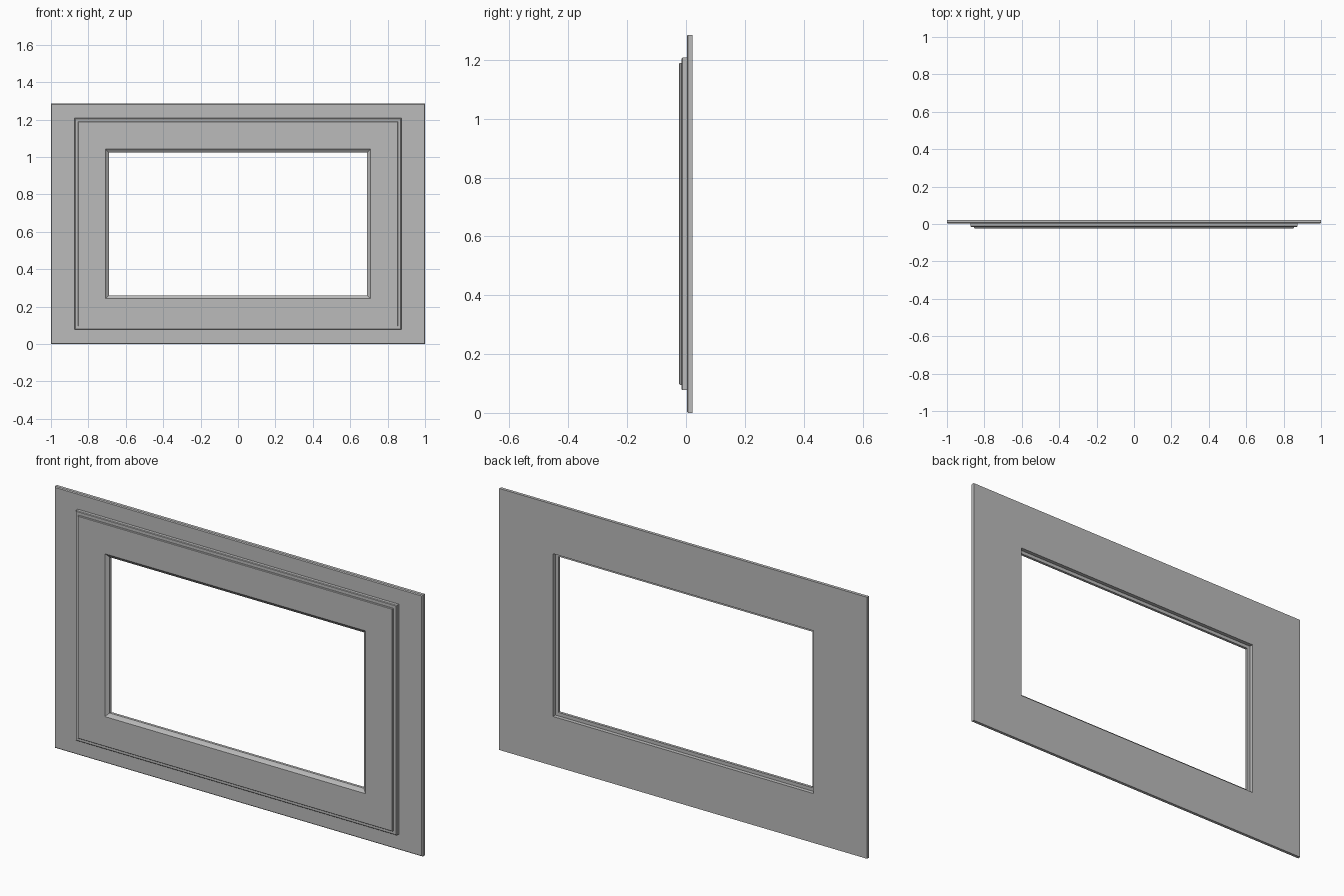
import bpy, bmesh

cube = bpy.data.objects.get("Cube")
if cube:
    bpy.data.objects.remove(cube, do_unlink=True)

grey = bpy.data.materials.new("plain_grey")
grey.use_nodes = True
GREY = (0.5, 0.5, 0.5, 1)
grey.diffuse_color = GREY
grey.node_tree.nodes["Principled BSDF"].inputs["Base Color"].default_value = GREY

MID_Z = 0.6425


def frame(name, profile):
    """Sweep a closed profile of (half width, half height, y) round a rectangle."""
    bm = bmesh.new()
    rings = []
    for hw, hh, y in profile:
        rings.append([bm.verts.new((sx * hw, y, MID_Z + sz * hh))
                      for sx, sz in ((-1, -1), (1, -1), (1, 1), (-1, 1))])
    for a, b in zip(rings, rings[1:] + rings[:1]):
        for i in range(4):
            j = (i + 1) % 4
            bm.faces.new((a[i], a[j], b[j], b[i]))
    bmesh.ops.recalc_face_normals(bm, faces=bm.faces)
    mesh = bpy.data.meshes.new(name)
    bm.to_mesh(mesh)
    bm.free()
    mesh.materials.append(grey)
    obj = bpy.data.objects.new(name, mesh)
    bpy.context.collection.objects.link(obj)
    return obj


def inset(d, y):
    """Profile point set in from the moulding's outer edge."""
    return (0.873 - d, 0.565 - d, y)


# Flat backing board with softened front edges and a wide opening
frame("backing_board", [
    (1.0, MID_Z, 0.022),
    (1.0, MID_Z, 0.007),
    (0.996, MID_Z - 0.004, 0.003),
    (0.708, 0.4, 0.003),
    (0.708, 0.4, 0.022),
])

# Stepped moulding, whose inner lip overhangs the board's opening
frame("stepped_moulding", [
    inset(0.0, 0.003),
    inset(0.0, -0.012),
    inset(0.003, -0.015),
    inset(0.018, -0.015),
    inset(0.018, -0.021),
    inset(0.020, -0.023),
    inset(0.165, -0.023),
    inset(0.172, -0.017),
    inset(0.182, -0.010),
    inset(0.182, 0.003),
])
